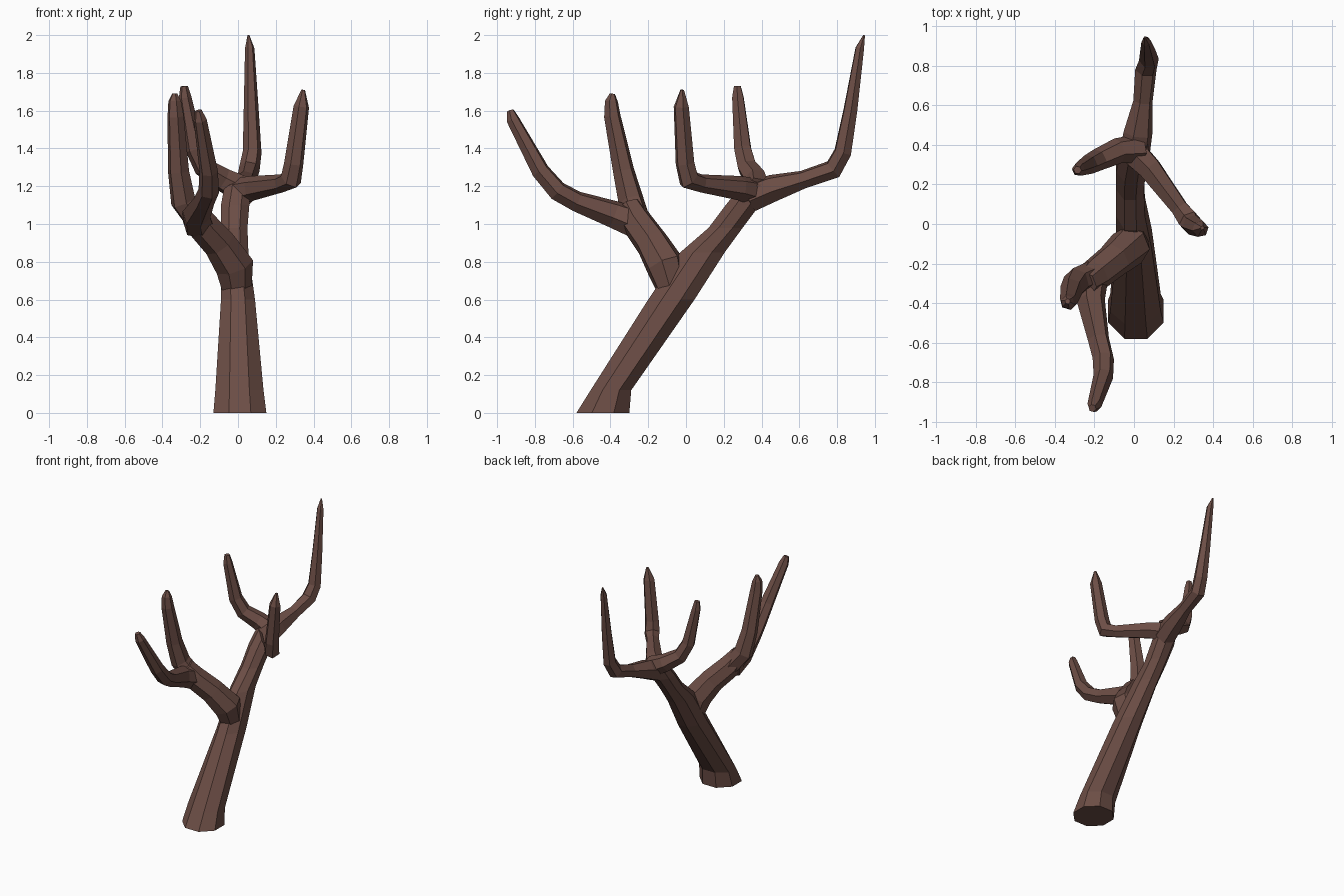
import bpy, bmesh, math
from mathutils import Vector

bark = bpy.data.materials.new("dark_brown_bark")
bark.diffuse_color = (0.15, 0.075, 0.06, 1)


def skin_rings(name, rings):
    """Bridge equal-sized point rings into one closed, flat-shaded tube."""
    bm = bmesh.new()
    loops = [[bm.verts.new(p) for p in ring] for ring in rings]
    n = len(loops[0])
    for a, b in zip(loops, loops[1:]):
        for i in range(n):
            j = (i + 1) % n
            bm.faces.new((a[i], a[j], b[j], b[i]))
    bm.faces.new(loops[0][::-1])
    bm.faces.new(loops[-1])
    bmesh.ops.recalc_face_normals(bm, faces=bm.faces)
    me = bpy.data.meshes.new(name)
    bm.to_mesh(me)
    bm.free()
    me.materials.append(bark)
    ob = bpy.data.objects.new(name, me)
    bpy.context.collection.objects.link(ob)
    return ob


def branch(name, pts, sides=6):
    """Tapered branch through (x, y, z, radius) points."""
    c = [Vector(p[:3]) for p in pts]
    seg = [(b - a).normalized() for a, b in zip(c, c[1:])]
    tan = [seg[0]] + [(a + b).normalized() for a, b in zip(seg, seg[1:])] + [seg[-1]]
    u = tan[0].orthogonal().normalized()
    rings = []
    for k, p in enumerate(c):
        if k:
            u = tan[k - 1].rotation_difference(tan[k]) @ u
        w = tan[k].cross(u)
        r = pts[k][3]
        rings.append([p + r * (math.cos(t) * u + math.sin(t) * w)
                      for t in (2 * math.pi * i / sides for i in range(sides))])
    return skin_rings(name, rings)


# Leaning trunk: horizontal octagons given as z, x range, y range
trunk = [(0.00, -0.13, 0.15, -0.58, -0.30),
         (0.12, -0.12, 0.135, -0.505, -0.29),
         (0.60, -0.09, 0.09, -0.20, 0.045),
         (0.85, -0.09, 0.055, -0.03, 0.205),
         (0.98, -0.09, 0.05, 0.12, 0.30),
         (1.10, -0.09, 0.06, 0.21, 0.39),
         (1.21, -0.07, 0.07, 0.30, 0.45)]
rings = []
for z, x0, x1, y0, y1 in trunk:
    k = 0.5 / math.cos(math.pi / 8)
    rings.append([((x0 + x1) / 2 + (x1 - x0) * k * math.cos(t),
                   (y0 + y1) / 2 + (y1 - y0) * k * math.sin(t), z)
                  for t in (math.pi / 8 + i * math.pi / 4 for i in range(8))])
skin_rings("trunk", rings)

# Lower limb leaving the trunk to the left, and its two forks
branch("lower_limb", [(0.0, -0.06, 0.60, 0.07), (-0.02, -0.11, 0.78, 0.105),
                      (-0.10, -0.18, 0.90, 0.09), (-0.20, -0.26, 1.01, 0.085),
                      (-0.25, -0.30, 1.09, 0.07)], 7)
branch("lower_upright_fork", [(-0.20, -0.25, 1.00, 0.07), (-0.29, -0.29, 1.12, 0.07),
                              (-0.315, -0.33, 1.28, 0.058), (-0.33, -0.39, 1.57, 0.045),
                              (-0.335, -0.395, 1.65, 0.035), (-0.335, -0.39, 1.69, 0.014)])
branch("lower_front_fork", [(-0.21, -0.25, 1.00, 0.085), (-0.22, -0.38, 1.05, 0.075),
                            (-0.18, -0.58, 1.12, 0.056), (-0.155, -0.68, 1.175, 0.055),
                            (-0.155, -0.77, 1.28, 0.05), (-0.20, -0.915, 1.55, 0.036),
                            (-0.21, -0.93, 1.60, 0.02)])

# Upper crown: three forks from the trunk top
branch("upper_right_fork", [(0.0, 0.36, 1.17, 0.075), (0.08, 0.28, 1.19, 0.065),
                            (0.23, 0.08, 1.215, 0.048), (0.28, 0.015, 1.235, 0.058),
                            (0.295, -0.005, 1.32, 0.052), (0.335, -0.025, 1.62, 0.042),
                            (0.345, -0.02, 1.71, 0.01)])
branch("upper_back_fork", [(0.0, 0.34, 1.14, 0.08), (0.02, 0.46, 1.19, 0.075),
                           (0.045, 0.62, 1.235, 0.05), (0.06, 0.78, 1.29, 0.055),
                           (0.075, 0.83, 1.38, 0.05), (0.07, 0.87, 1.60, 0.04),
                           (0.062, 0.92, 1.93, 0.025), (0.055, 0.943, 2.0, 0.005)])
branch("upper_left_fork", [(0.03, 0.38, 1.18, 0.075), (-0.08, 0.37, 1.235, 0.065),
                           (-0.18, 0.325, 1.30, 0.056), (-0.23, 0.30, 1.40, 0.05),
                           (-0.28, 0.275, 1.67, 0.034), (-0.285, 0.272, 1.73, 0.02)])
